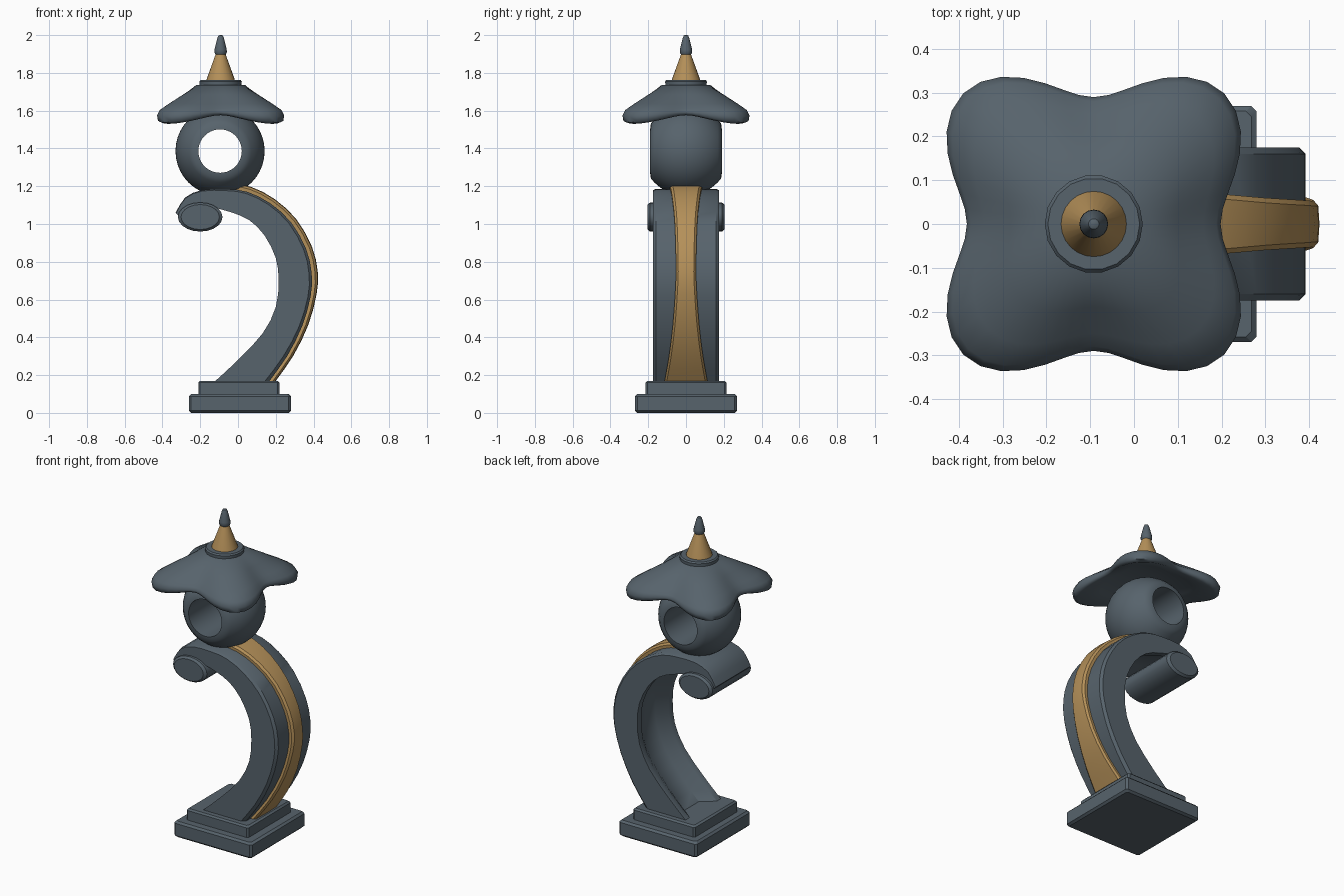
import bpy, bmesh, math
from mathutils import Vector

if "Cube" in bpy.data.objects:
    bpy.data.objects.remove(bpy.data.objects["Cube"])


def material(name, col):
    m = bpy.data.materials.new(name)
    m.diffuse_color = (*col, 1)
    m.use_nodes = True
    m.node_tree.nodes["Principled BSDF"].inputs["Base Color"].default_value = m.diffuse_color
    return m


STONE = material("slate_stone", (0.095, 0.125, 0.15))
GOLD = material("aged_gold", (0.46, 0.28, 0.10))


def loft(name, rings, mat, wrap=False, angle=38):
    """Skin a list of equal-sized rings; ends are capped unless wrapped."""
    bm = bmesh.new()
    vs = [[bm.verts.new(p) for p in r] for r in rings]
    n = len(vs[0])
    pairs = list(zip(vs, vs[1:])) + ([(vs[-1], vs[0])] if wrap else [])
    for a, b in pairs:
        for i in range(n):
            j = (i + 1) % n
            bm.faces.new((a[i], a[j], b[j], b[i]))
    if not wrap:
        bm.faces.new(vs[0])
        bm.faces.new(vs[-1])
    bmesh.ops.recalc_face_normals(bm, faces=bm.faces)
    me = bpy.data.meshes.new(name)
    bm.to_mesh(me)
    bm.free()
    ob = bpy.data.objects.new(name, me)
    bpy.context.collection.objects.link(ob)
    me.materials.append(mat)
    bpy.ops.object.select_all(action='DESELECT')
    ob.select_set(True)
    bpy.context.view_layer.objects.active = ob
    bpy.ops.object.shade_smooth_by_angle(angle=math.radians(angle))
    return ob


def circle(n):
    return [(math.cos(2 * math.pi * i / n), math.sin(2 * math.pi * i / n)) for i in range(n)]


def lathe_z(name, prof, mat, n=24, cx=-0.092):
    return loft(name, [[(cx + r * c, r * s, z) for c, s in circle(n)] for r, z in prof], mat)


def slab(name, cx, half, z0, z1, bev):
    """Square slab with softened top, bottom and upright edges."""
    def ring(h, z):
        k = bev
        return [(cx + x, y, z) for x, y in
                ((h, h - k), (h - k, h), (k - h, h), (-h, h - k),
                 (-h, k - h), (k - h, -h), (h - k, -h), (h, k - h))]
    loft(name, [ring(half - bev, z0), ring(half, z0 + bev),
                ring(half, z1 - bev), ring(half - bev, z1)], STONE, angle=30)


# Stepped plinth
slab("plinth_lower", 0.01, 0.27, 0.0, 0.10, 0.012)
slab("plinth_upper", 0.005, 0.215, 0.09, 0.17, 0.01)

# Curved arm: inner and outer edge points (x, z) from foot to curled end
inner = [(-0.13, .16), (0, .28), (.13, .42), (.20, .56), (.215, .70), (.20, .82), (.14, .94),
         (.06, 1.02), (-.03, 1.06), (-.10, 1.08), (-.19, 1.11), (-.26, 1.09), (-.30, 1.03)]
outer = [(.16, .16), (.26, .30), (.34, .46), (.385, .62), (.39, .74), (.36, .87), (.28, 1.01),
         (.17, 1.11), (.05, 1.17), (-.06, 1.185), (-.19, 1.18), (-.28, 1.14), (-.33, 1.06)]


def smooth(pts, sub=2):
    """Catmull-Rom refinement."""
    p = [Vector(q) for q in pts]
    p = [2 * p[0] - p[1]] + p + [2 * p[-1] - p[-2]]
    out = []
    for i in range(1, len(p) - 2):
        for k in range(sub):
            t = k / sub
            a, b, c, d = p[i - 1:i + 3]
            out.append(0.5 * (2 * b + (c - a) * t + (2 * a - 5 * b + 4 * c - d) * t * t
                              + (3 * b - a - 3 * c + d) * t ** 3))
    return out + [p[-2]]


si, so = smooth(inner), smooth(outer)
# Cross-section (y, depth): the inner face carries a shallow channel
section = [(-.175, 0), (-.175, .92), (-.16, 1), (.16, 1), (.175, .92), (.175, 0),
           (.135, 0), (.07, .28), (-.07, .28), (-.135, 0)]
rings = []
for a, b in zip(si, so):
    q = [a.lerp(b, t) for _, t in section]
    rings.append([(v.x, y, v.y) for v, (y, _) in zip(q, section)])
loft("curved_arm", rings, STONE)

# Gold strip along the arm's outer face, narrow in the middle
rings = []
widths = smooth([(w, 0) for w in (.115, .09, .07, .058, .053, .055, .06, .07, .08, .088)])
for a, b, w in zip(si, so, widths):
    d = (b - a).normalized()
    w = w.x
    rings.append([(b.x + d.x * h, y, b.y + d.y * h) for y, h in
                  ((-w, -.02), (-w, .018), (-w + .012, .03), (0, .033),
                   (w - .012, .03), (w, .018), (w, -.02))])
loft("gold_strip", rings, GOLD)

# Scroll roll under the curled end
loft("scroll_roll", [[(-.2 + .118 * k * c, y, 1.037 + .077 * k * s) for c, s in circle(20)]
                     for y, k in ((-.203, .86), (-.19, 1), (.19, 1), (.203, .86))], STONE)

# Round lantern body with a see-through opening along y
R, H = 0.236, 0.115
prof = [(R * math.cos(a), R * math.sin(a)) for a in
        (math.radians(-52 + 104 * i / 16) for i in range(17))]
prof = [(H, -.19)] + prof + [(H, .19)]
loft("lantern_body", [[(-.095 + r * c, y, 1.386 + r * s) for c, s in circle(40)]
                      for r, y in prof], STONE, wrap=True)

# Four-lobed roof: (valley radius, corner radius, valley z, corner z)
rows = [(.01, .01, 1.745, 1.745), (.13, .13, 1.735, 1.735), (.19, .24, 1.685, 1.685),
        (.25, .34, 1.635, 1.637), (.28, .405, 1.61, 1.60), (.29, .422, 1.595, 1.57),
        (.287, .416, 1.582, 1.538), (.27, .39, 1.576, 1.53), (.20, .26, 1.60, 1.585),
        (.1, .1, 1.62, 1.62)]
rings = []
for rv, rc, zv, zc in rows:
    ring = []
    for i in range(56):
        a = 2 * math.pi * i / 56
        w = (1 - math.cos(4 * a)) / 2
        r = rv + (rc - rv) * w
        ring.append((-.092 + r * math.cos(a), r * math.sin(a), zv + (zc - zv) * w))
    rings.append(ring)
loft("lobed_roof", rings, STONE, angle=60)

# Collar, gold cone and finial tip
lathe_z("roof_collar", [(.11, 1.72), (.112, 1.755), (.105, 1.763)], STONE, 18)
lathe_z("gold_cone", [(.07, 1.755), (.075, 1.762), (.073, 1.77), (.024, 1.905)], GOLD)
lathe_z("finial_tip", [(.025, 1.895), (.033, 1.908), (.032, 1.925), (.017, 1.985),
                       (.012, 1.997), (.005, 2.0)], STONE, 16)
